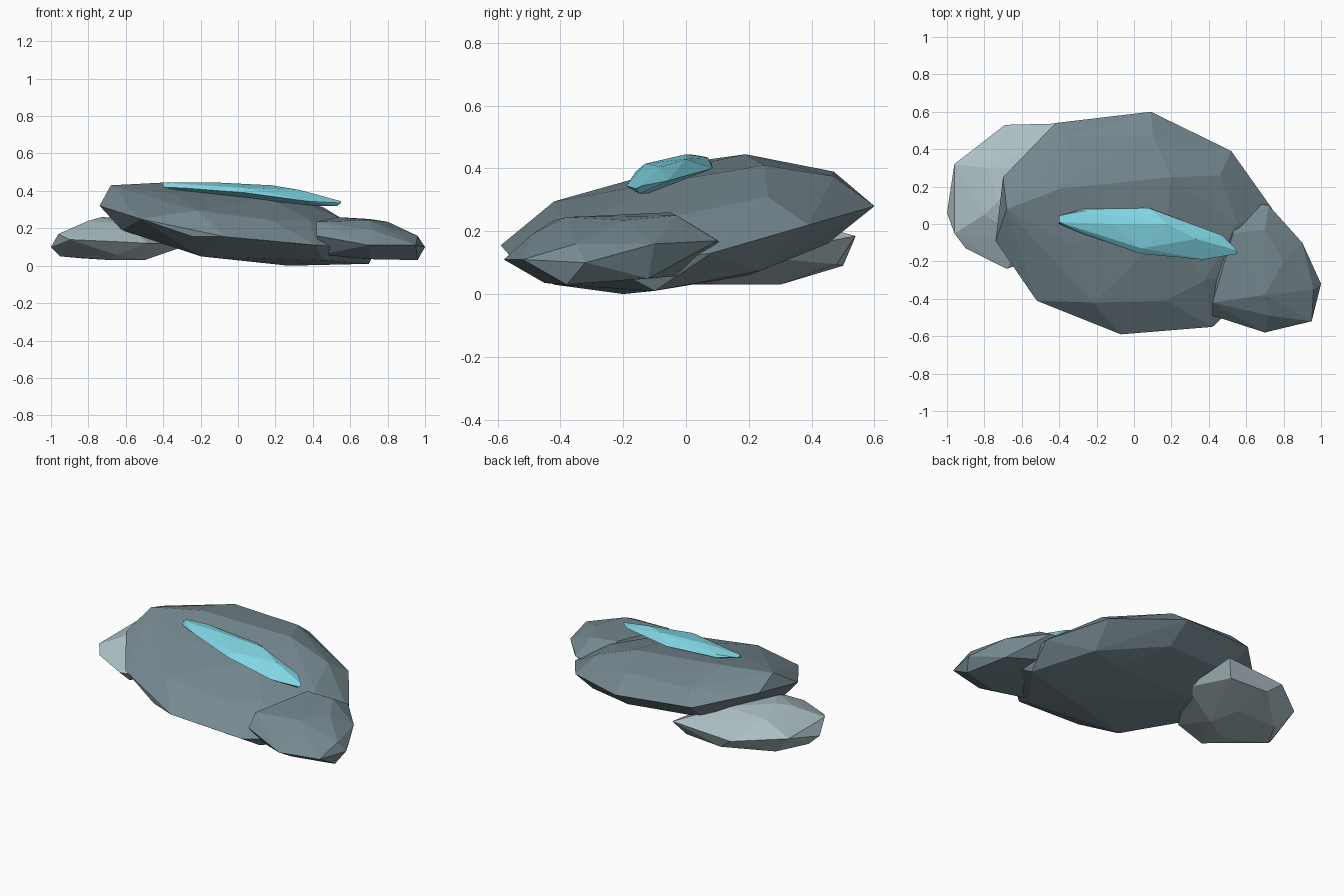
import bpy, bmesh


def material(name, rgb):
    m = bpy.data.materials.new(name)
    m.diffuse_color = (*rgb, 1)
    return m


def rock(name, mat, *rings):
    """Faceted stone: convex hull round a few rings of corner points."""
    bm = bmesh.new()
    for ring in rings:
        for p in ring:
            bm.verts.new(p)
    bmesh.ops.convex_hull(bm, input=bm.verts[:])
    loose = [v for v in bm.verts if not v.link_faces]
    bmesh.ops.delete(bm, geom=loose, context='VERTS')
    bmesh.ops.recalc_face_normals(bm, faces=bm.faces[:])
    me = bpy.data.meshes.new(name)
    bm.to_mesh(me)
    bm.free()
    me.materials.append(mat)
    ob = bpy.data.objects.new(name, me)
    bpy.context.collection.objects.link(ob)
    return ob


slate = material("slate", (0.18, 0.25, 0.28))
pale = material("pale_stone", (0.42, 0.53, 0.56))
cyan = material("cyan", (0.22, 0.68, 0.78))

# Large tilted slab: crown, rim, underside
rock("main_rock", slate,
     [(-.68, .08, .43), (-.39, .19, .445), (-.35, .47, .39), (.1, .47, .375),
      (.2, .25, .41), (.46, .26, .31), (.55, 0, .255), (.38, -.3, .245),
      (.17, -.41, .245), (-.22, -.42, .295), (-.35, -.1, .385),
      (.17, -.05, .36)],
     [(-.74, -.09, .32), (-.70, .25, .37), (-.42, .54, .31), (.09, .60, .28),
      (.52, .39, .22), (.74, .08, .13), (.74, -.25, .09), (.42, -.55, .11),
      (-.07, -.59, .155), (-.52, -.41, .25)],
     [(-.62, -.12, .19), (-.2, -.38, .05), (-.24, -.52, .155),
      (-.3, .15, .09), (.27, -.2, 0), (.7, -.1, .01), (.3, .2, .06),
      (.1, .45, .16), (.5, .24, .075), (-.4, .4, .19), (.45, -.42, .03)])

# Smaller stone on the right
rock("right_rock", slate,
     [(.53, -.05, .26), (.70, -.03, .25), (.70, -.38, .245), (.42, -.42, .235),
      (.80, -.2, .235)],
     [(.42, -.49, .16), (.70, -.58, .11), (.95, -.52, .11), (1, -.32, .10),
      (.96, -.35, .16), (.90, -.10, .16), (.72, .10, .17), (.52, .13, .155),
      (.72, -.49, .19)],
     [(.45, -.42, .06), (.70, -.45, .035), (.96, -.38, .03), (.88, -.12, .05),
      (.65, 0, .06), (.5, -.1, .05)])

# Pale stone tucked under the left
rock("left_rock", pale,
     [(-.73, .12, .26), (-.80, .05, .24), (-.78, .3, .24), (-.5, .3, .25),
      (-.6, -.08, .22)],
     [(-1, .06, .10), (-.96, .32, .17), (-.96, -.05, .17), (-.69, .53, .16),
      (-.28, .54, .185), (-.90, -.13, .14), (-.68, -.24, .13),
      (-.48, -.17, .12), (-.24, .2, .12)],
     [(-.95, .1, .05), (-.68, 0, .03), (-.5, .1, .03), (-.55, .3, .03),
      (-.84, .28, .04), (-.6, .5, .09), (-.34, .48, .095), (-.66, -.17, .06)])

# Long cyan shard lying on top
rock("crystal_shard", cyan,
     [(-.40, .045, .44), (-.40, .01, .445), (-.27, .07, .435),
      (-.12, 0, .445), (.18, .0, .43), (.33, -.08, .405), (.04, -.13, .415)],
     [(-.40, 0, .42), (-.28, -.05, .415), (-.27, .08, .42), (.08, .085, .40),
      (.04, -.16, .39), (.37, -.19, .345), (.47, -.06, .36),
      (.55, -.14, .345), (.55, -.16, .335)],
     [(-.3, .02, .40), (.04, .0, .37), (.4, -.12, .32), (.53, -.15, .32)])
